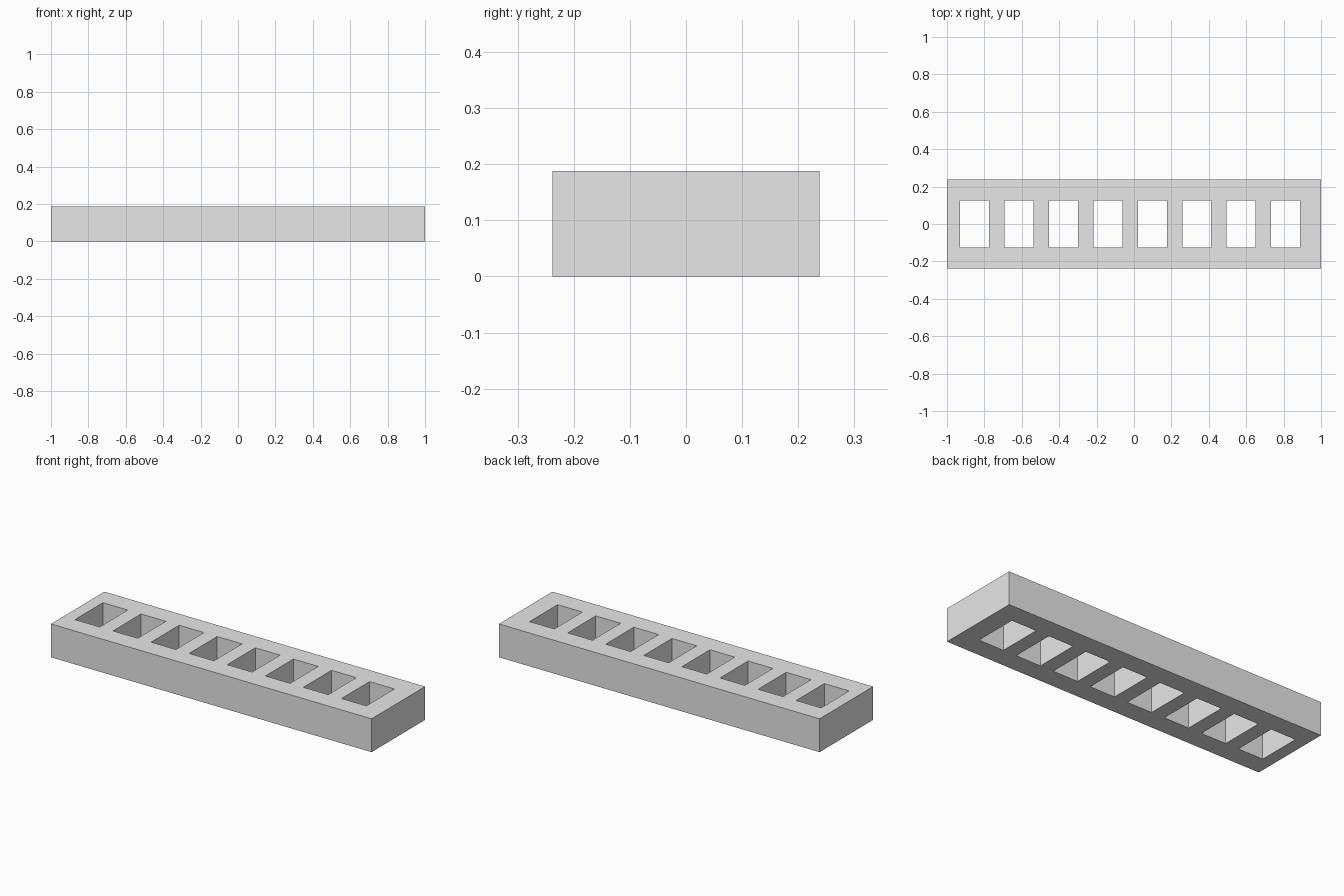
import bpy
import bmesh

cube = bpy.data.objects.get("Cube")
if cube:
    bpy.data.objects.remove(cube, do_unlink=True)

LENGTH, WIDTH, HEIGHT = 2.0, 0.476, 0.188
HOLE_X, HOLE_Y = 0.155, 0.25
FIRST_HOLE, PITCH, HOLES = -0.93, 0.2376, 8

# Plain grey material
grey = bpy.data.materials.new("light_grey")
grey.use_nodes = True
colour = (0.8, 0.8, 0.8, 1.0)
grey.diffuse_color = colour
grey.node_tree.nodes["Principled BSDF"].inputs["Base Color"].default_value = colour

# Grid lines: the hole edges divide the slab along its length and width
xs = [-LENGTH / 2]
for i in range(HOLES):
    left = FIRST_HOLE + i * PITCH
    xs += [left, left + HOLE_X]
xs.append(LENGTH / 2)
ys = [-WIDTH / 2, -HOLE_Y / 2, HOLE_Y / 2, WIDTH / 2]

# Flat plan of the slab, leaving out the cells that are holes
bm = bmesh.new()
grid = [[bm.verts.new((x, y, 0)) for y in ys] for x in xs]
for i in range(len(xs) - 1):
    for j in range(len(ys) - 1):
        if i % 2 == 1 and j == 1:
            continue
        bm.faces.new((grid[i][j], grid[i + 1][j],
                      grid[i + 1][j + 1], grid[i][j + 1]))

# Raise the plan into a solid with straight through holes
raised = bmesh.ops.extrude_face_region(bm, geom=bm.faces[:], use_keep_orig=True)
top_verts = [g for g in raised["geom"] if isinstance(g, bmesh.types.BMVert)]
bmesh.ops.translate(bm, verts=top_verts, vec=(0, 0, HEIGHT))
bmesh.ops.recalc_face_normals(bm, faces=bm.faces[:])

mesh = bpy.data.meshes.new("slotted_block")
bm.to_mesh(mesh)
bm.free()
mesh.materials.append(grey)
block = bpy.data.objects.new("slotted_block", mesh)
bpy.context.collection.objects.link(block)
